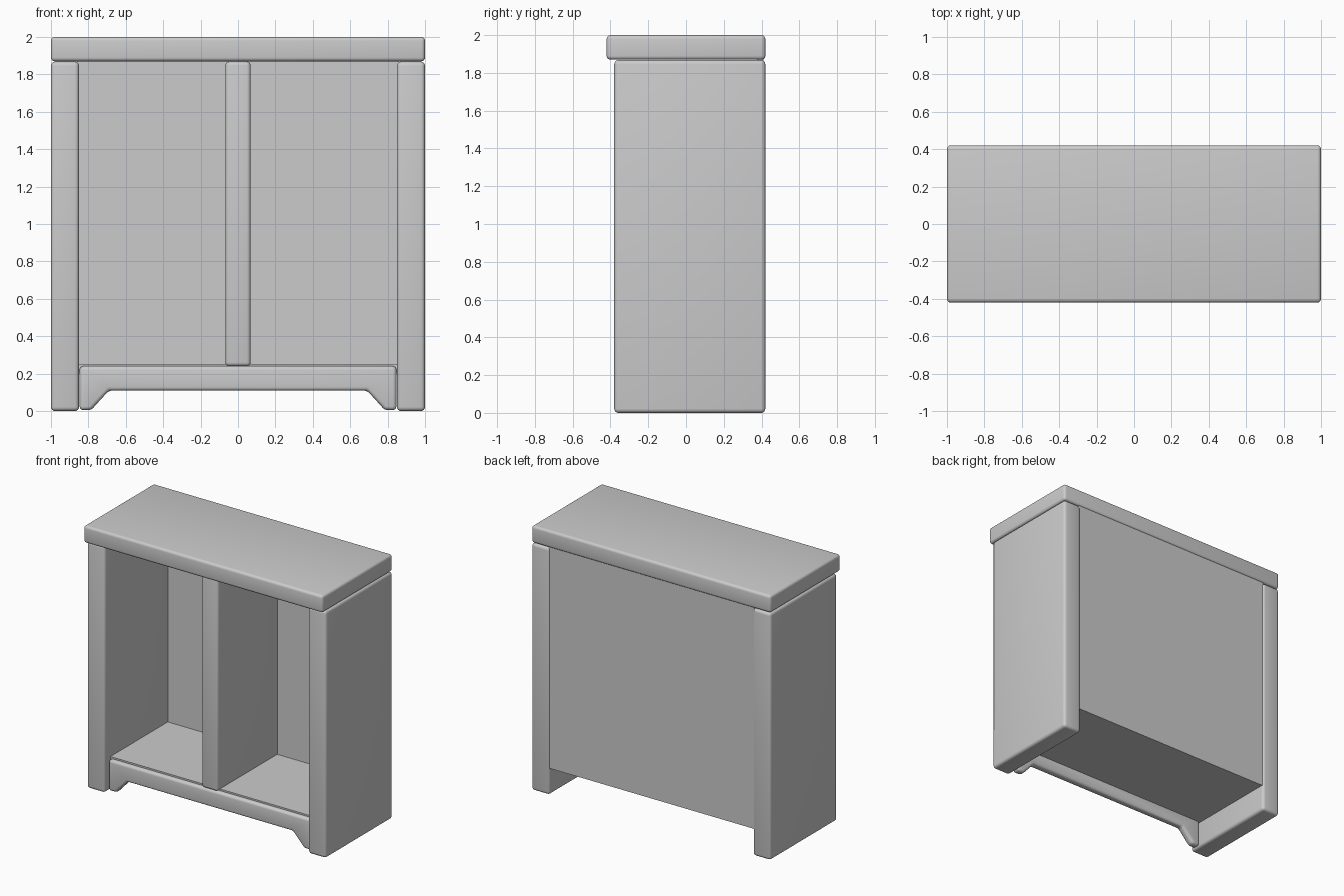
import bpy, bmesh

if "Cube" in bpy.data.objects:
    bpy.data.objects.remove(bpy.data.objects["Cube"])


def finish(obj, bevel):
    # rounded edges and smooth shading
    bpy.ops.object.select_all(action='DESELECT')
    bpy.context.view_layer.objects.active = obj
    obj.select_set(True)
    if bevel:
        mod = obj.modifiers.new("rounded_edges", 'BEVEL')
        mod.width = bevel
        mod.segments = 4
        mod.limit_method = 'ANGLE'
        mod.angle_limit = 0.5
        bpy.ops.object.modifier_apply(modifier=mod.name)
    bpy.ops.object.shade_smooth_by_angle(angle=0.6)


def prism(name, profile, y0, y1, bevel=0.0):
    # extrude an (x, z) outline from y0 to y1
    bm = bmesh.new()
    face = bm.faces.new([bm.verts.new((x, y0, z)) for x, z in profile])
    ext = bmesh.ops.extrude_face_region(bm, geom=[face])
    verts = [g for g in ext["geom"] if isinstance(g, bmesh.types.BMVert)]
    bmesh.ops.translate(bm, verts=verts, vec=(0, y1 - y0, 0))
    bmesh.ops.recalc_face_normals(bm, faces=bm.faces)
    mesh = bpy.data.meshes.new(name)
    bm.to_mesh(mesh)
    bm.free()
    obj = bpy.data.objects.new(name, mesh)
    bpy.context.collection.objects.link(obj)
    finish(obj, bevel)
    return obj


def box(name, x0, x1, y0, y1, z0, z1, bevel=0.0):
    return prism(name, [(x0, z0), (x1, z0), (x1, z1), (x0, z1)], y0, y1, bevel)


# overhanging top board
box("top_board", -1, 1, -0.42, 0.42, 1.87, 2.0, 0.02)

# side boards
box("left_side", -1, -0.85, -0.38, 0.42, 0.0, 1.868, 0.022)
box("right_side", 0.85, 1, -0.38, 0.42, 0.0, 1.868, 0.022)

# middle divider
box("divider", -0.067, 0.067, -0.34, 0.39, 0.24, 1.868, 0.02)

# floor and back panel
box("floor_panel", -0.86, 0.86, -0.31, 0.41, 0.20, 0.252)
box("back_panel", -0.86, 0.86, 0.375, 0.41, 0.252, 1.88)

# front skirt with shaped feet, mirrored from the right half outline
half = [(0.69, 0.11), (0.785, 0.005), (0.847, 0.005), (0.847, 0.24)]
outline = half + [(-x, z) for x, z in reversed(half)]
prism("front_skirt", outline, -0.34, -0.28, 0.02)
